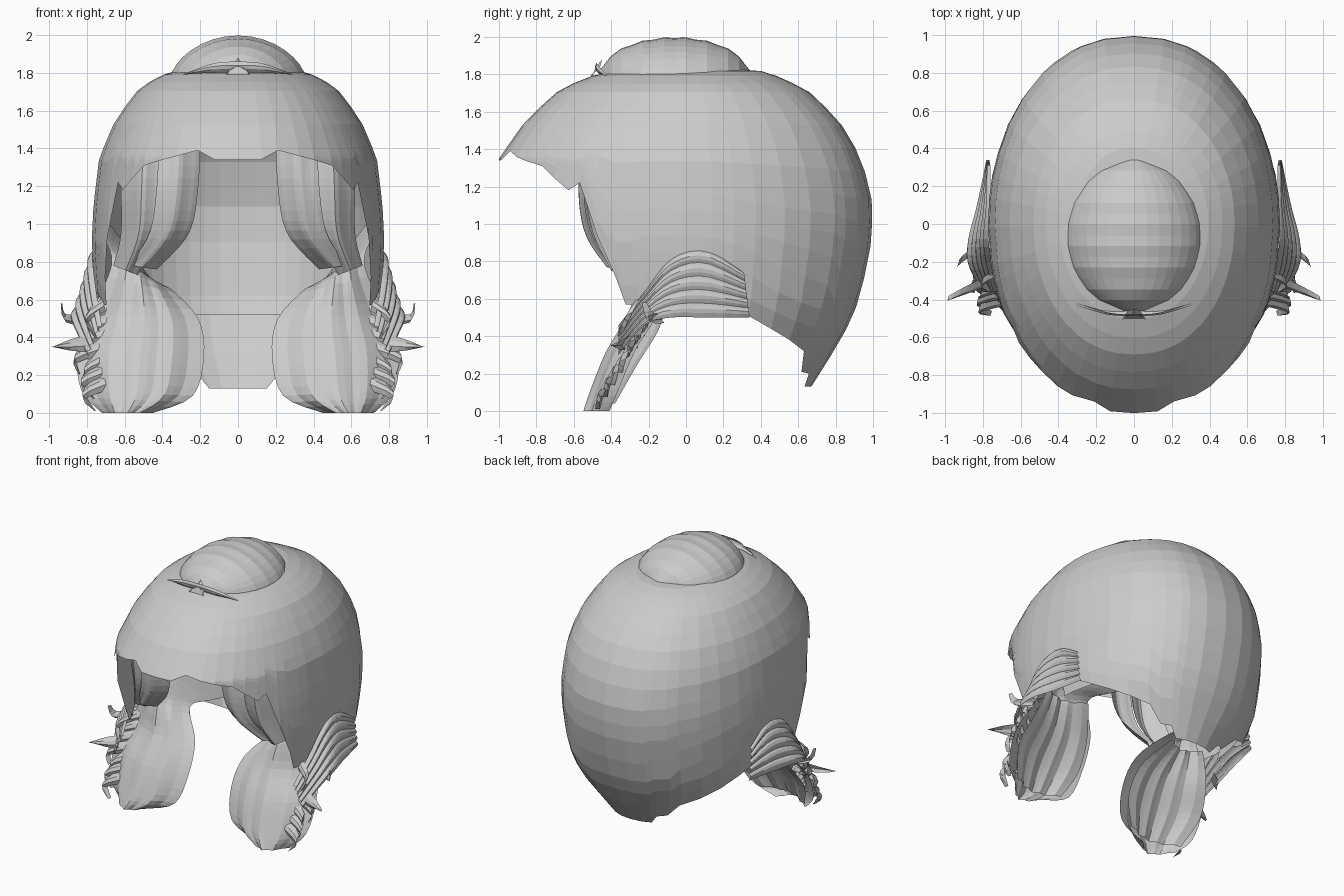
import bpy, math, random
from mathutils import Vector

random.seed(4)
if "Cube" in bpy.data.objects:
    bpy.data.objects.remove(bpy.data.objects["Cube"])

grey = bpy.data.materials.new("hair_grey")
grey.use_nodes = True
grey.diffuse_color = (0.6, 0.6, 0.6, 1)
grey.node_tree.nodes["Principled BSDF"].inputs["Base Color"].default_value = (0.6, 0.6, 0.6, 1)


def grid_object(name, rows, closed=False, mirror=False):
    """Skin a grid of points with quads."""
    n = len(rows[0])
    faces = []
    for i in range(len(rows) - 1):
        for j in range(n if closed else n - 1):
            k = (j + 1) % n
            faces.append((i * n + j, (i + 1) * n + j, (i + 1) * n + k, i * n + k))
    mesh = bpy.data.meshes.new(name)
    mesh.from_pydata([p for r in rows for p in r], [], faces)
    mesh.materials.append(grey)
    mesh.validate()
    obj = bpy.data.objects.new(name, mesh)
    bpy.context.collection.objects.link(obj)
    if mirror:
        obj.modifiers.new("mirror", 'MIRROR').use_mirror_merge = False


def along(points, t):
    """Smooth position at t (0 to 1) on a path of points."""
    pts = [Vector(p) for p in points]
    f = t * (len(pts) - 1)
    i = min(int(f), len(pts) - 2)
    f -= i
    a, b, c, d = (pts[max(0, min(k, len(pts) - 1))] for k in range(i - 1, i + 3))
    return b + 0.5 * f * (c - a + f * (2 * a - 5 * b + 4 * c - d + f * (3 * (b - c) + d - a)))


def lock(name, edge_a, edge_b, bulge, grooves=0, depth=0.0, nu=14, nv=10):
    """Sheet of hair between two edge paths, arched along bulge."""
    rows = []
    for i in range(nu + 1):
        a, b = along(edge_a, i / nu), along(edge_b, i / nu)
        rows.append([a.lerp(b, j / nv) + Vector(bulge) * (
            math.sin(math.pi * j / nv) + depth * math.cos(2 * math.pi * grooves * j / nv))
            for j in range(nv + 1)])
    grid_object(name, rows, mirror=True)


# Cap sections: height, half width, front reach, back reach
SECTIONS = [(1.84, 0, 0, 0), (1.825, .28, .36, .38), (1.78, .43, .55, .52), (1.7, .54, .7, .67),
            (1.55, .65, .86, .82), (1.35, .735, 1, .94), (1.1, .765, 1.03, 1), (.9, .775, 1.0, .99),
            (.6, .755, .88, .93), (.4, .69, .75, .84), (.13, .42, .6, .67)]
# Hem: angle from the front, height
HEM = [(0, 1.34), (8, 1.34), (15, 1.39), (24, 1.36), (40, 1.31), (52, 1.18), (56, 1.22),
       (62, .93), (66, .72), (68, .57), (73, .57), (78, .64), (98, .62), (112, .51),
       (122, .44), (132, .38), (143, .32), (149, .21), (157, .2), (161, .13), (180, .13)]


def hem_height(deg):
    for (a, za), (b, zb) in zip(HEM, HEM[1:]):
        if deg <= b:
            return za + (zb - za) * (deg - a) / (b - a)
    return HEM[-1][1]


def level(z):
    """Section number, with fraction, at height z."""
    for i in range(len(SECTIONS) - 1):
        hi, lo = SECTIONS[i][0], SECTIONS[i + 1][0]
        if z >= lo:
            return i + (hi - z) / (hi - lo)
    return len(SECTIONS) - 1


def cap_point(u, deg, scale=1.0):
    i = min(int(u), len(SECTIONS) - 2)
    z, w, front, back = Vector(SECTIONS[i]).lerp(Vector(SECTIONS[i + 1]), u - i)
    s, c = math.sin(math.radians(deg)), math.cos(math.radians(deg))
    x = w * math.copysign(abs(s) ** .9, s)
    return (x * scale, -(front if c > 0 else back) * c * scale, z)


# Outer cap: level rings over the crown, then rows that settle into a ragged hem
angles = [a for a, _ in HEM] + [31, 46, 89, 105, 170]
angles = sorted(angles + [360 - a for a in angles if 0 < a < 180])
CROWN = 4.7
cap = [[cap_point(max(.02, CROWN * i / 8), a) for a in angles] for i in range(9)]
for i in range(1, 10):
    cap.append([cap_point(CROWN + (level(hem_height(min(a, 360 - a))) - CROWN) * i / 9, a)
                for a in angles])
grid_object("hair_cap", cap, closed=True)

# Lining of back hair swept sideways towards the tails
u0, u1 = level(1.6), level(.52)
grid_object("back_lining", [[cap_point(u0 + (u1 - u0) * i / 10, 95 + 170 * j / 28, .95)
                             for j in range(29)] for i in range(11)])

# Crown bun: low pointed dome with shallow steps front to back
bun = []
for i in range(15):
    y = -.46 + .8 * i / 14
    r = max(.01, 1 - ((y + .06) / .405) ** 2) ** .5
    bun.append([(.355 * r * math.cos(math.pi * j / 16), y,
                 1.79 + .21 * r * math.sin(math.pi * j / 16) ** 1.35 - .006 * (i % 2))
                for j in range(17)])
grid_object("crown_bun", bun)

# Upturned crescent in front of the bun
lock("bun_crescent", [(0, -.46, 1.8), (.15, -.46, 1.8), (.3, -.42, 1.79)],
     [(0, -.48, 1.86), (.13, -.47, 1.85), (.3, -.42, 1.79)], (0, -.015, 0), nv=3)
lock("bun_tip", [(0, -.5, 1.79), (.05, -.5, 1.79), (.06, -.5, 1.79)],
     [(0, -.45, 1.88), (.03, -.46, 1.84), (.06, -.5, 1.8)], (0, -.01, 0), nu=4, nv=2)

# Curtain fringe beneath the front hem
lock("fringe_inner", [(.2, -.48, 1.48), (.21, -.5, 1.2), (.26, -.47, .95), (.43, -.36, .76)],
     [(.42, -.48, 1.48), (.43, -.54, 1.2), (.47, -.5, .95), (.58, -.38, .78)],
     (0, -.05, 0), 2, .1)
lock("fringe_outer", [(.38, -.48, 1.48), (.4, -.5, 1.2), (.43, -.46, .95), (.53, -.35, .73)],
     [(.62, -.38, 1.48), (.62, -.42, 1.2), (.62, -.38, .95), (.66, -.3, .78)],
     (0, -.07, 0), 2, .1)

# Hanging tails, swept from the nape and curling under
inner_edge = [(.34, .5, .55), (.36, .18, .62), (.36, -.06, .66), (.21, -.21, .5),
              (.18, -.33, .3), (.24, -.41, .09), (.45, -.43, 0)]
outer_edge = [(.68, .35, 1.0), (.7, .05, .92), (.67, -.12, .78), (.78, -.15, .52),
              (.85, -.26, .33), (.83, -.35, .12), (.72, -.4, 0)]
lock("tail", inner_edge, outer_edge, (0, -.125, 0), 4, .07, nu=24, nv=16)
lock("tail_back", [(.38, -.03, .62), (.25, -.2, .45), (.23, -.32, .25), (.32, -.4, .06)],
     [(.7, -.08, .66), (.77, -.13, .45), (.82, -.25, .25), (.74, -.37, .04)],
     (0, -.08, 0), 4, .12, nv=16)

# Side fans gathering over the cap edge into the tails
for k in range(5):
    fan = [[(.765 - .005 * h, .34 - .03 * h, .5 + .24 * h), (.82 - .06 * h, .1, .5 + .36 * h),
            (.87 - .1 * h, -.08, .5 + .31 * h), (.87 - .12 * h, -.22, .46 + .18 * h),
            (.79 - .07 * h, -.36, .3 + .16 * h)] for h in (k / 5, min(1, (k + 1.1) / 5))]
    lock("side_fan_strand", fan[0], fan[1], (.018, 0, .006), nv=4)

# Loose pointed wisps along the outside of the tails: root, bend, tip, width
WISPS = [((.78, -.3, .37), (.88, -.34, .36), (.98, -.38, .35), .09),
         ((.8, -.1, .5), (.91, -.18, .5), (.93, -.21, .58), .06),
         ((.7, -.25, .58), (.8, -.3, .5), (.75, -.34, .4), .08)]
for k in range(7):
    z = .07 + .065 * k
    y = -.44 + .04 * k
    WISPS.append(((.68, y + .04, z + .1), (.83 + random.uniform(-.03, .03), y, z + .03),
                  (.82 + random.uniform(-.08, .04), y - .02, z - .06), .09))
for a, b, c, w in WISPS:
    a, b, c = Vector(a), Vector(b), Vector(c)
    side = Vector((0, .5, 1)) * w / 2
    lock("tail_wisp", [a - side, b - side * .7, c], [a + side, b + side * .7, c],
         (.01, -.03, 0), nu=6, nv=3)
